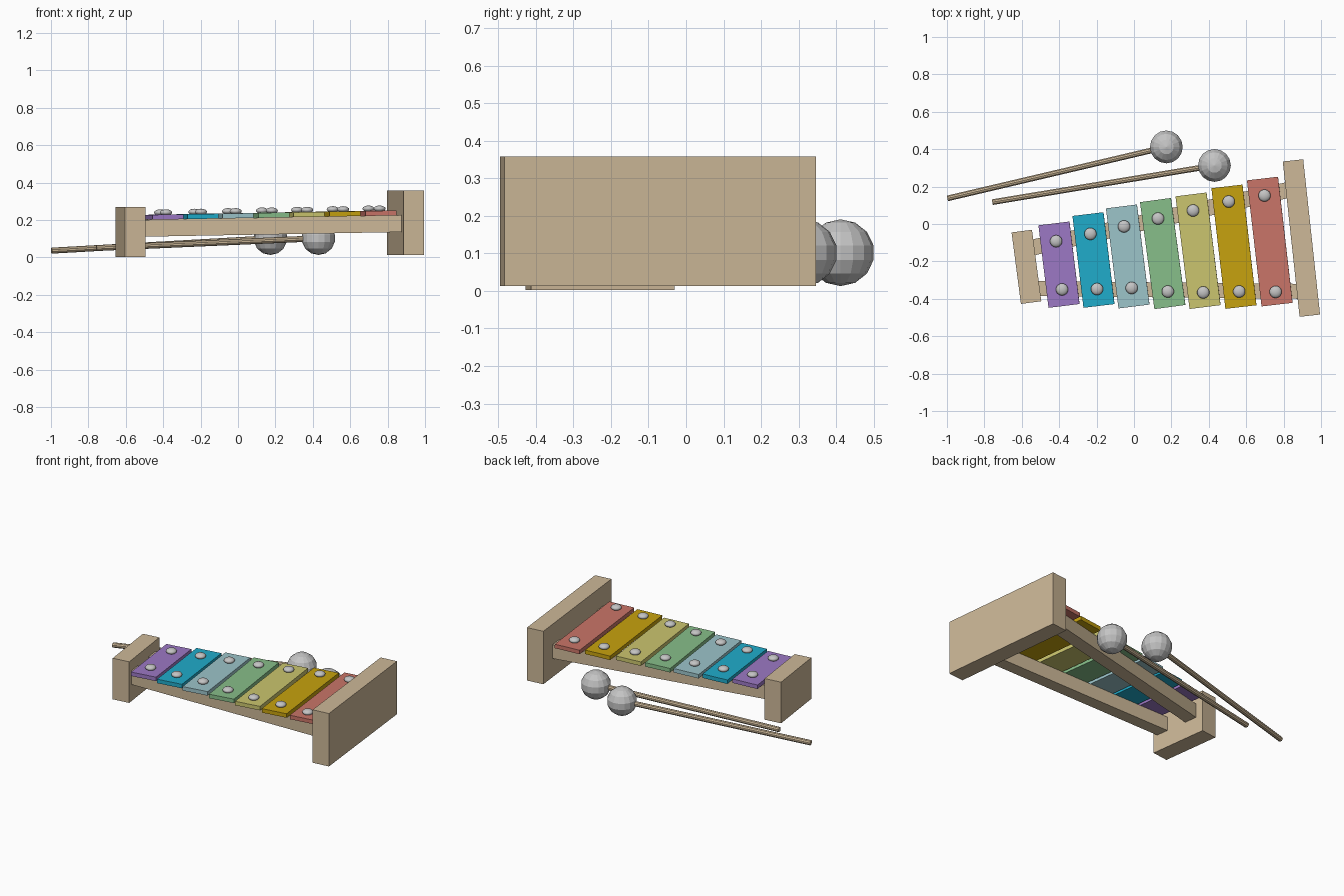
import bpy, bmesh, math
from mathutils import Vector, Matrix

if "Cube" in bpy.data.objects:
    bpy.data.objects.remove(bpy.data.objects["Cube"])


def mat(name, rgb):
    m = bpy.data.materials.new(name)
    lin = [((c / 255 + 0.055) / 1.055) ** 2.4 if c > 10 else c / 255 / 12.92 for c in rgb]
    m.diffuse_color = (*lin, 1)
    m.use_nodes = True
    m.node_tree.nodes["Principled BSDF"].inputs["Base Color"].default_value = m.diffuse_color
    return m


wood = mat("wood", (205, 184, 152))
metal = mat("silver", (196, 196, 196))
bar_mats = [mat("purple", (156, 120, 196)), mat("blue", (32, 172, 203)),
            mat("pale_blue", (156, 196, 202)), mat("green", (135, 190, 137)),
            mat("straw", (203, 197, 110)), mat("gold", (199, 162, 14)),
            mat("red", (202, 117, 104))]


def frame(a, b, up):
    """Matrix at the midpoint of a-b: local Y runs a to b, local Z is near up."""
    y = (b - a).normalized()
    x = y.cross(up).normalized()
    z = x.cross(y)
    m = Matrix((x, y, z)).transposed().to_4x4()
    m.translation = (a + b) / 2
    return m


def finish(name, bm, material, smooth=False):
    me = bpy.data.meshes.new(name)
    for f in bm.faces:
        f.smooth = smooth
    bm.to_mesh(me)
    bm.free()
    me.materials.append(material)
    ob = bpy.data.objects.new(name, me)
    bpy.context.collection.objects.link(ob)
    return ob


def beam(name, a, b, width, height, material, up=(0, 0, 1)):
    a, b = Vector(a), Vector(b)
    bm = bmesh.new()
    bmesh.ops.create_cube(bm, size=1, matrix=frame(a, b, Vector(up))
                          @ Matrix.Diagonal((width, (b - a).length, height, 1)))
    finish(name, bm, material)


def ball(name, pos, r, rz, seg, rings, material, smooth=False):
    bm = bmesh.new()
    bmesh.ops.create_uvsphere(bm, u_segments=seg, v_segments=rings, radius=1,
                              matrix=Matrix.Translation(pos) @ Matrix.Diagonal((r, r, rz, 1)))
    finish(name, bm, material, smooth)


def rod(name, a, b, r, material):
    a, b = Vector(a), Vector(b)
    bm = bmesh.new()
    rot = (b - a).to_track_quat('Z', 'Y').to_matrix().to_4x4()
    bmesh.ops.create_cone(bm, cap_ends=True, segments=10, radius1=r, radius2=r,
                          depth=(b - a).length,
                          matrix=Matrix.Translation((a + b) / 2) @ rot)
    finish(name, bm, material)


# End blocks
beam("small_end_block", (-0.55, -0.42, 0.136), (-0.6, -0.038, 0.136), 0.11, 0.268, wood)
beam("large_end_block", (0.94, -0.49, 0.186), (0.85, 0.34, 0.186), 0.11, 0.345, wood)

# Rails
beam("front_rail", (-0.54, -0.345, 0.155), (0.9, -0.36, 0.181), 0.08, 0.09, wood)
beam("back_rail", (-0.56, -0.13, 0.155), (0.86, 0.19, 0.181), 0.085, 0.09, wood)

# Bars: front centre, back centre, then knob y positions (front, back)
bars = [((-0.374, -0.438), (-0.428, 0.003), -0.350, -0.092),
        ((-0.187, -0.438), (-0.246, 0.053), -0.348, -0.053),
        ((0.000, -0.441), (-0.067, 0.094), -0.342, -0.013),
        ((0.192, -0.444), (0.115, 0.128), -0.361, 0.029),
        ((0.380, -0.444), (0.305, 0.158), -0.366, 0.072),
        ((0.572, -0.444), (0.497, 0.201), -0.361, 0.120),
        ((0.765, -0.431), (0.687, 0.243), -0.363, 0.152)]
SLOPE, THICK = 0.018, 0.026
for i, (f, b, ky_f, ky_b) in enumerate(bars):
    z = 0.202 + SLOPE * ((f[0] + b[0]) / 2 + 0.45) + THICK / 2
    beam(f"tone_bar_{i + 1}", (*f, z), (*b, z), 0.167, THICK, bar_mats[i], (-SLOPE, 0, 1))
    for label, ky in (("front", ky_f), ("back", ky_b)):
        t = (ky - f[1]) / (b[1] - f[1])
        kx = f[0] + t * (b[0] - f[0])
        ball(f"{label}_knob_{i + 1}", (kx, ky, z + THICK / 2 + 0.011),
             0.033, 0.017, 14, 8, metal, True)

# Mallets
for i, (tail, head) in enumerate([((-0.997, 0.137, 0.036), (0.173, 0.412, 0.102)),
                                  ((-0.757, 0.117, 0.05), (0.43, 0.313, 0.102))]):
    rod(f"mallet_stick_{i + 1}", tail, head, 0.016, wood)
    ball(f"mallet_head_{i + 1}", head, 0.09, 0.089, 16, 7, metal)
